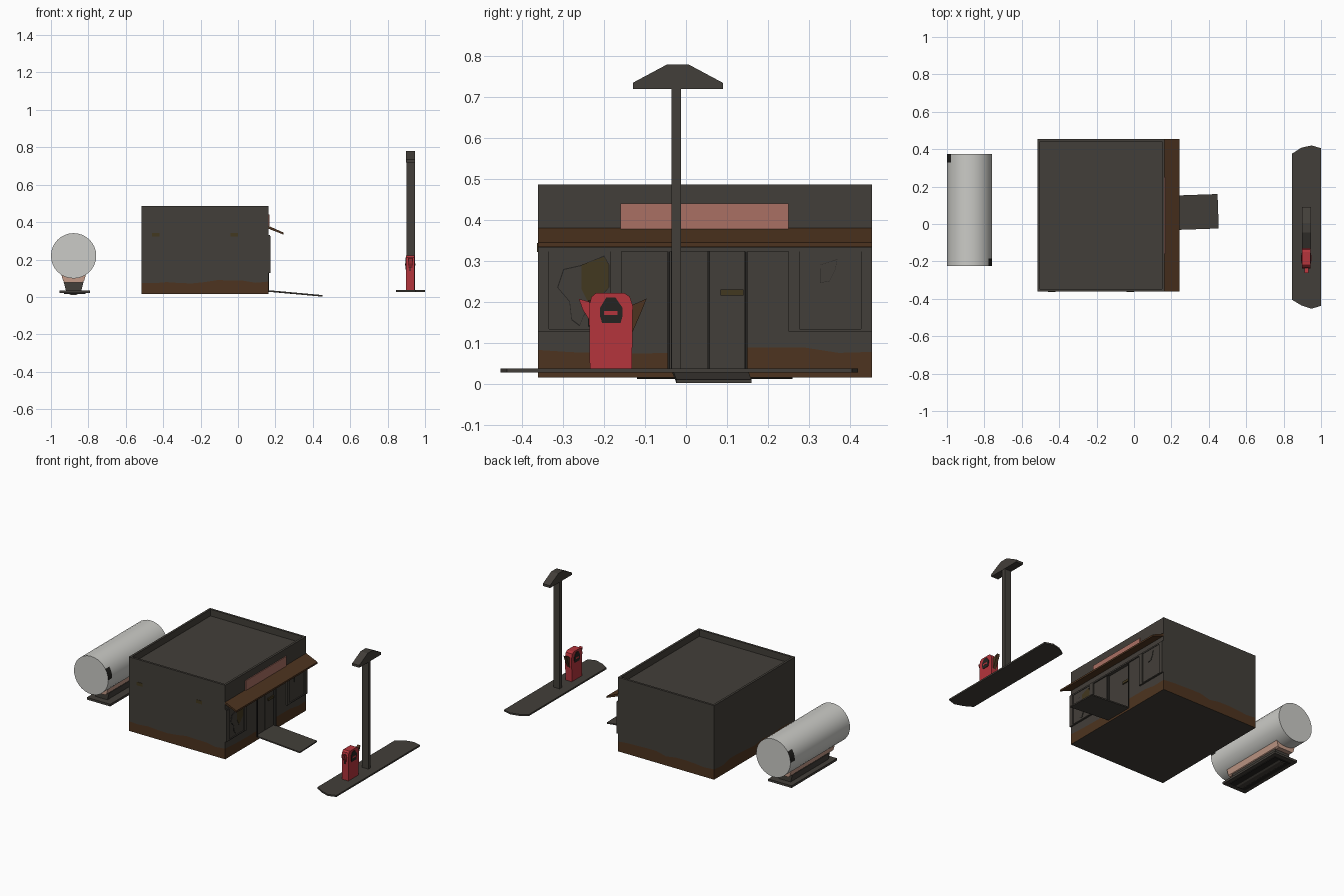
import bpy, bmesh, math, random
from mathutils import Matrix

if "Cube" in bpy.data.objects:
    bpy.data.objects.remove(bpy.data.objects["Cube"])

random.seed(4)


def mat(name, r, g, b):
    m = bpy.data.materials.new(name)
    m.diffuse_color = (r, g, b, 1)
    m.use_nodes = True
    m.node_tree.nodes["Principled BSDF"].inputs["Base Color"].default_value = m.diffuse_color
    return m


GREY = mat("weathered grey", .055, .049, .041)
BROWN = mat("rust brown", .075, .034, .014)
OLIVE = mat("dull olive", .055, .040, .014)
DARK = mat("near black", .018, .017, .015)
RED = mat("pump red", .46, .035, .045)
PINK = mat("faded sign pink", .40, .16, .125)
TAN = mat("pale copper", .55, .33, .25)
WHITE = mat("tank white", .60, .60, .57)


def finish(name, bm, *mats):
    bmesh.ops.recalc_face_normals(bm, faces=bm.faces[:])
    me = bpy.data.meshes.new(name)
    bm.to_mesh(me)
    bm.free()
    for m in mats:
        me.materials.append(m)
    ob = bpy.data.objects.new(name, me)
    bpy.context.collection.objects.link(ob)
    return ob


def prism(name, axis, pts, a, b, m):
    """Extrude a flat outline from a to b along the axis."""
    place = {'x': lambda p, t: (t, p[0], p[1]),
             'y': lambda p, t: (p[0], t, p[1]),
             'z': lambda p, t: (p[0], p[1], t)}[axis]
    bm = bmesh.new()
    lo = [bm.verts.new(place(p, a)) for p in pts]
    hi = [bm.verts.new(place(p, b)) for p in pts]
    bm.faces.new(lo)
    bm.faces.new(hi)
    n = len(pts)
    for i in range(n):
        j = (i + 1) % n
        bm.faces.new((lo[i], lo[j], hi[j], hi[i]))
    return finish(name, bm, m)


def box(name, x0, x1, y0, y1, z0, z1, m):
    return prism(name, 'z', [(x0, y0), (x1, y0), (x1, y1), (x0, y1)], z0, z1, m)


def cut(target, cutter):
    mod = target.modifiers.new("cut", 'BOOLEAN')
    mod.operation = 'DIFFERENCE'
    mod.solver = 'EXACT'
    mod.object = cutter
    bpy.context.view_layer.objects.active = target
    bpy.ops.object.modifier_apply(modifier=mod.name)
    bpy.data.objects.remove(cutter)


# Building shell: walls with an uneven rusty band along the foot
X0, X1, Y0, Y1 = -.517, .163, -.362, .455
corners = [(X0, Y0), (X1, Y0), (X1, Y1), (X0, Y1)]
ring = []
for i in range(4):
    p, q = corners[i], corners[(i + 1) % 4]
    for k in range(10):
        t = k / 10
        ring.append((p[0] + (q[0] - p[0]) * t, p[1] + (q[1] - p[1]) * t))
bm = bmesh.new()
low = [bm.verts.new((x, y, .015)) for x, y in ring]
mid = [bm.verts.new((x, y, .083 + random.uniform(-.012, .009))) for x, y in ring]
top = [bm.verts.new((x, y, .487)) for x, y in ring]
n = len(ring)
for i in range(n):
    j = (i + 1) % n
    bm.faces.new((low[i], low[j], mid[j], mid[i])).material_index = 1
    bm.faces.new((mid[i], mid[j], top[j], top[i]))
bm.faces.new(low)
bm.faces.new(top)
building = finish("building_walls", bm, GREY, BROWN)
cut(building, box("roof_cutter", -.503, .149, -.348, .441, .445, .6, GREY))
cut(building, box("door_cutter", .135, .3, -.045, .15, .035, .325, GREY))

# Double door, with its frame, threshold and push bar
box("door_left", .13, .15, -.037, .054, .037, .323, GREY)
box("door_right", .13, .15, .057, .143, .037, .323, GREY)
box("door_gap", .13, .145, .05, .06, .037, .323, DARK)
for s, y in (("left", -.045), ("right", .144)):
    box("door_jamb_" + s, .14, .167, y, y + .006, .035, .325, DARK)
box("push_bar", .15, .157, .084, .14, .215, .23, OLIVE)

# Shop windows with posts
for s, y in (("left", -.362), ("right", .25)):
    box("window_pane_" + s, .16, .167, y + .02, y + .185, .13, .325, GREY)
    for k, dy in enumerate((0, .178)):
        box(f"window_post_{s}_{k}", .16, .173, y + dy, y + dy + .027, .13, .327, GREY)
    box("window_sill_" + s, .16, .173, y, y + .205, .127, .133, GREY)
box("window_head", .16, .17, Y0, Y1, .323, .332, GREY)

# Broken glass: dark edge with a paler inside
hole = [(-.315, .235), (-.30, .28), (-.255, .29), (-.2, .313), (-.187, .29),
        (-.187, .235), (-.23, .19), (-.25, .165), (-.26, .14), (-.28, .155), (-.285, .20)]
small = [(.327, .29), (.37, .304), (.365, .28), (.35, .25), (.328, .246)]
for s, pts in (("large", hole), ("small", small)):
    cy = sum(p[0] for p in pts) / len(pts)
    cz = sum(p[1] for p in pts) / len(pts)
    prism("glass_crack_" + s, 'x', pts, .165, .1685, DARK)
    prism("glass_break_" + s, 'x', [(cy + (y - cy) * .96, cz + (z - cz) * .96) for y, z in pts],
          .165, .170, GREY)
prism("olive_shard", 'x', [(-.255, .29), (-.2, .31), (-.189, .29), (-.189, .235), (-.235, .19), (-.255, .23)],
      .166, .1715, OLIVE)

# Sign board, sloping awning, small wall stains
box("sign_board", .16, .168, -.16, .25, .378, .44, PINK)
prism("awning", 'y', [(.16, .381), (.242, .345), (.242, .334), (.16, .366)], Y0, Y1, BROWN)
for k, x in enumerate((-.44, -.02)):
    box(f"wall_stain_{k}", x - .02, x + .02, Y0 - .002, Y0 + .002, .322, .343, OLIVE)

# Entrance ramp
ramp = prism("ramp", 'y', [(.15, .037), (.45, .010), (.45, .002), (.15, .029)], -.034, .150, GREY)
ramp.data.transform(Matrix.Translation((.16, .06, 0)) @ Matrix.Rotation(.035, 4, 'Z')
                    @ Matrix.Translation((-.16, -.06, 0)))
ramp.data.update()

# Pump island, lamp post and its hooded top
prism("island", 'z', [(.845, -.405), (.895, -.435), (.95, -.453), (1, -.437),
                      (1, .405), (.95, .42), (.895, .408), (.845, .376)], .027, .037, GREY)
box("lamp_post", .9, .945, -.036, -.012, .03, .725, GREY)
prism("lamp_hood", 'x', [(-.13, .72), (.09, .72), (.09, .735), (.006, .78), (-.046, .78), (-.13, .735)],
      .897, .947, GREY)

# Fuel pump with hoses, dials and grille slots
prism("pump_body", 'x', [(-.235, .037), (-.132, .037), (-.13, .19), (-.137, .212), (-.15, .221),
                         (-.22, .221), (-.231, .212), (-.237, .19)], .898, .944, RED)
prism("pump_nozzle_left", 'x', [(-.236, .20), (-.262, .207), (-.252, .18), (-.236, .155)], .912, .932, RED)
prism("pump_nozzle_right", 'x', [(-.131, .192), (-.096, .208), (-.108, .178), (-.131, .125)], .912, .932, BROWN)
for s, x in (("front", .944), ("back", .898)):
    prism("pump_dial_" + s, 'x', [(-.21, .165), (-.205, .148), (-.16, .148), (-.155, .165),
                                  (-.155, .185), (-.172, .21), (-.195, .21), (-.21, .185)],
          x - .003, x + .003, DARK)
    box("pump_display_" + s, x - .004, x + .004, -.2, -.167, .168, .178, RED)
for k, z in enumerate((.14, .175)):
    box(f"pump_slot_{k}", .917, .923, -.239, -.232, z, z + .028, DARK)

# Storage tank lying along y, with scorched patches at two rims
SEG, R, CX, CZ = 32, .121, -.879, .22
stations = (-.225, -.185, .33, .375)
bm = bmesh.new()
rings = [[bm.verts.new((CX + R * math.sin(2 * math.pi * k / SEG), y, CZ + R * math.cos(2 * math.pi * k / SEG)))
          for k in range(SEG)] for y in stations]
for r in range(3):
    for k in range(SEG):
        j = (k + 1) % SEG
        f = bm.faces.new((rings[r][k], rings[r][j], rings[r + 1][j], rings[r + 1][k]))
        if (r == 2 and k in (24, 25, 26)) or (r == 0 and k in (5, 6, 7)):
            f.material_index = 1
bm.faces.new(rings[0])
bm.faces.new(rings[3])
tank = finish("storage_tank", bm, WHITE, DARK)
bpy.context.view_layer.objects.active = tank
tank.select_set(True)
bpy.ops.object.shade_smooth_by_angle(angle=math.radians(35))

# Tank cradle, pedestal and base plate
prism("tank_cradle", 'y', [(-.945, .12), (-.813, .12), (-.823, .085), (-.832, .078),
                           (-.926, .078), (-.935, .085)], -.15, .29, TAN)
prism("tank_pedestal", 'y', [(-.932, .08), (-.826, .08), (-.84, .025), (-.865, .011),
                             (-.895, .011), (-.918, .025)], -.12, .26, GREY)
box("tank_base", -.955, -.79, -.16, .30, .02, .034, GREY)
box("tank_base_underside", -.93, -.815, -.13, .27, .016, .021, DARK)
